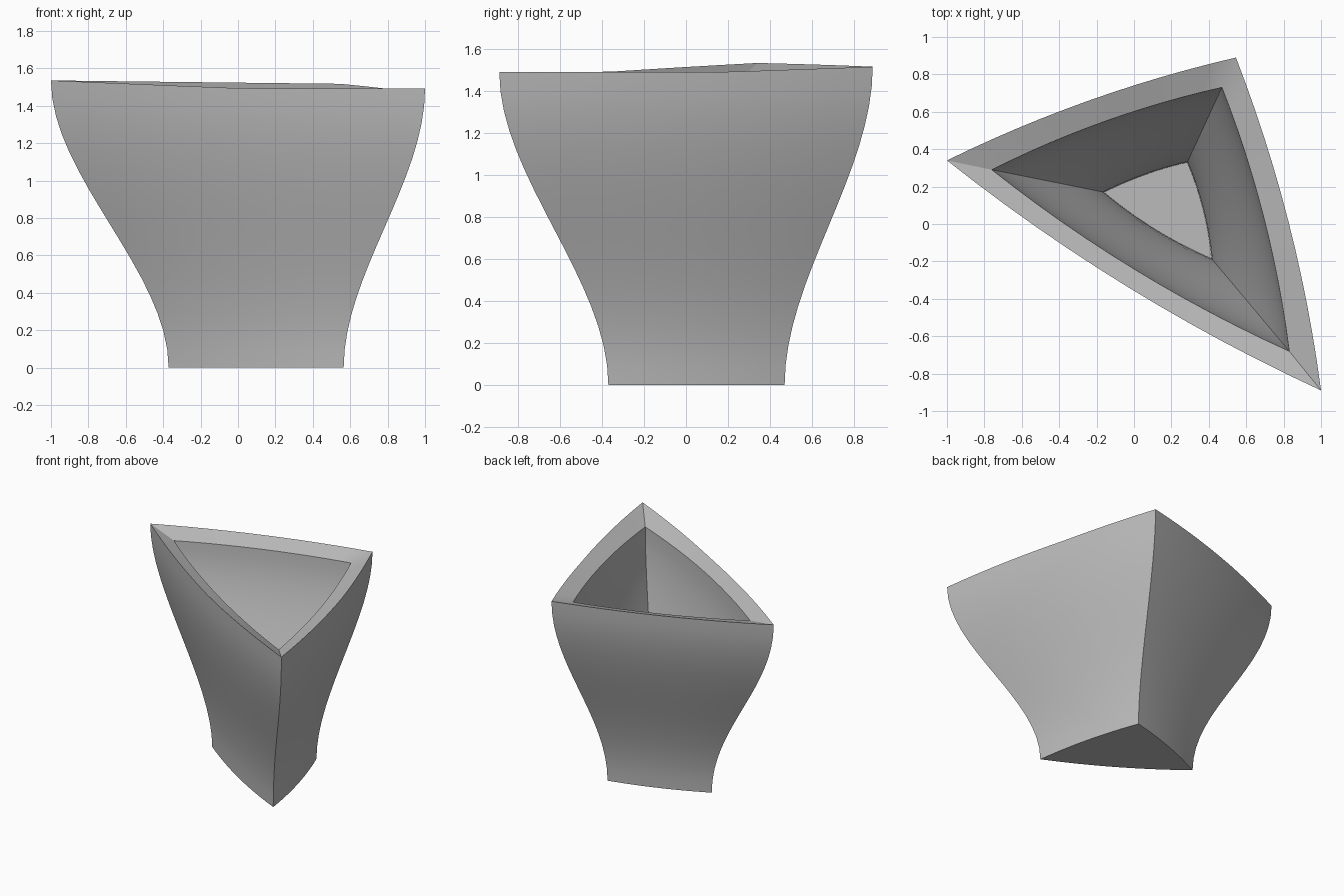
import bpy, bmesh, math
from mathutils import Vector

cube = bpy.data.objects.get("Cube")
if cube:
    bpy.data.objects.remove(cube, do_unlink=True)

SIDE = 12      # segments along each bowed side
LEVELS = 16    # rings up each wall
FLOOR = 0.12


def bowed_triangle(corners, bows):
    """Ring of points; each side is a shallow outward arc. Corners are (x, y, z)."""
    pts = [Vector(c) for c in corners]
    ring = []
    for i, bow in enumerate(bows):
        a, b = pts[i], pts[(i + 1) % 3]
        d = b - a
        out = Vector((-d.y, d.x, 0)).normalized()   # corners run clockwise
        for k in range(SIDE):
            f = k / SIDE
            ring.append(a.lerp(b, f) + out * bow * 4 * f * (1 - f))
    return ring


def wall(low, high):
    """Rings from low to high with an S-shaped flare."""
    rings = []
    for k in range(LEVELS + 1):
        t = k / LEVELS
        s = t * t * (3 - 2 * t)
        ring = []
        for a, b in zip(low, high):
            p = a.lerp(b, s)
            p.z = a.z + (b.z - a.z) * t
            ring.append(p)
        rings.append(ring)
    return rings


# Outlines: foot, rim outside, rim inside, inner floor
rim_out = bowed_triangle([(-1, .34, 1.535), (.545, .89, 1.517), (1, -.89, 1.455)],
                         [.047, .055, .07])
for p in rim_out:
    p.z = max(p.z, 1.492)
foot = [Vector((p.x * .468 + .097, p.y * .472 + .05, 0)) for p in rim_out]
rim_in = bowed_triangle([(-.76, .29, 1.485), (.47, .73, 1.47), (.83, -.68, 1.425)],
                        [.04, .045, .057])
floor = bowed_triangle([(-.16, .17, FLOOR), (.285, .33, FLOOR), (.415, -.185, FLOOR)],
                       [.014, .02, .025])

# One closed shell: up the outside, over the rim, down the inside
rings = wall(foot, rim_out) + wall(floor, rim_in)[::-1]
bm = bmesh.new()
loops = [[bm.verts.new(p) for p in ring] for ring in rings]
n = len(foot)
for lo, hi in zip(loops, loops[1:]):
    for i in range(n):
        j = (i + 1) % n
        bm.faces.new((lo[i], lo[j], hi[j], hi[i]))
bm.faces.new(loops[0])
bm.faces.new(loops[-1])
bmesh.ops.recalc_face_normals(bm, faces=bm.faces)
mesh = bpy.data.meshes.new("triangular_vase")
bm.to_mesh(mesh)
bm.free()
vase = bpy.data.objects.new("triangular_vase", mesh)
bpy.context.collection.objects.link(vase)

# Plain grey finish
grey = bpy.data.materials.new("light_grey")
grey.use_nodes = True
colour = (.5, .5, .5, 1)
grey.diffuse_color = colour
grey.node_tree.nodes["Principled BSDF"].inputs["Base Color"].default_value = colour
mesh.materials.append(grey)

bpy.ops.object.select_all(action="DESELECT")
vase.select_set(True)
bpy.context.view_layer.objects.active = vase
bpy.ops.object.shade_smooth_by_angle(angle=math.radians(30))
